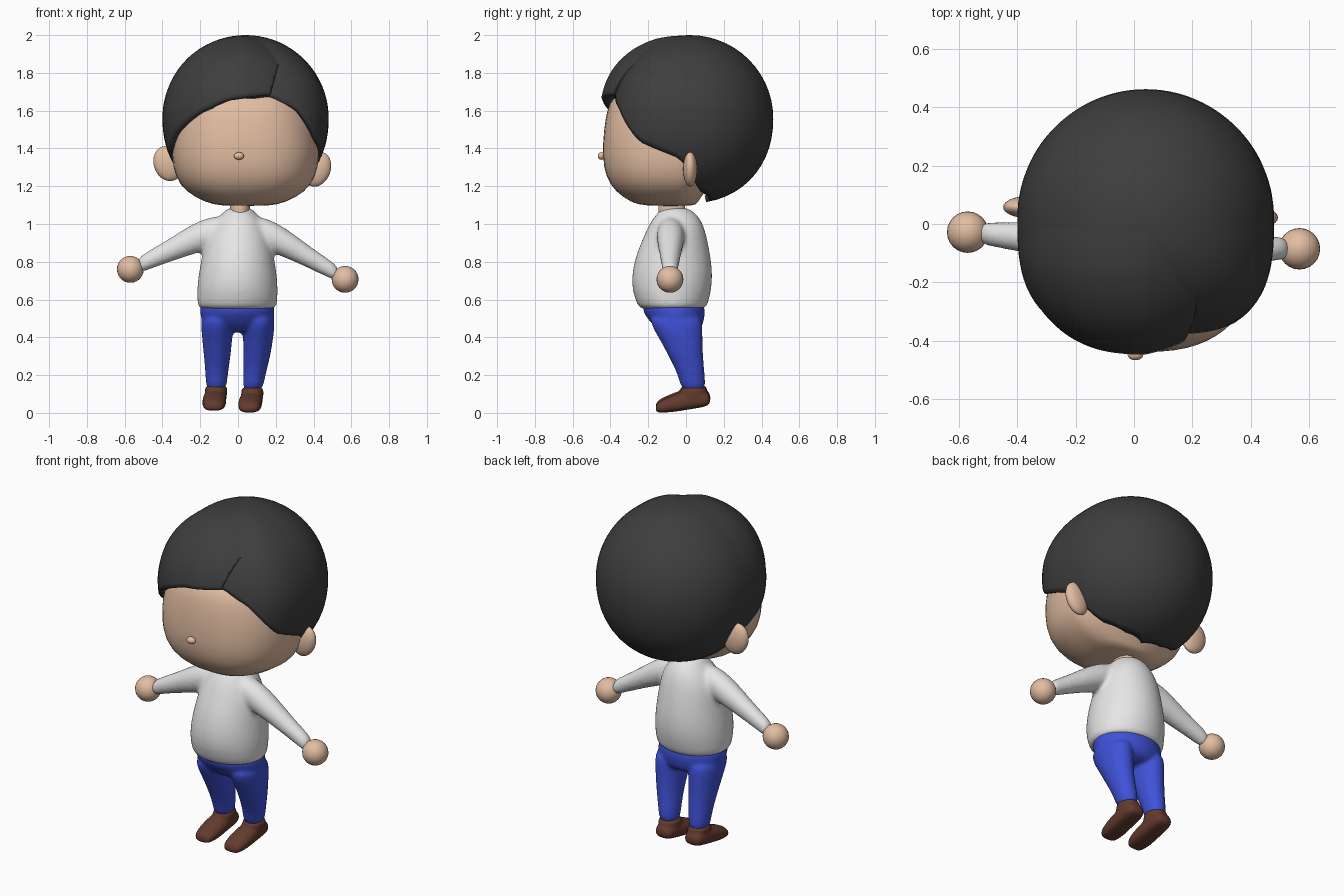
import bpy, bmesh, math
from mathutils import Vector, Matrix

cube = bpy.data.objects.get("Cube")
if cube:
    bpy.data.objects.remove(cube, do_unlink=True)


def material(name, rgb):
    m = bpy.data.materials.new(name)
    m.use_nodes = True
    m.diffuse_color = (*rgb, 1)
    m.node_tree.nodes["Principled BSDF"].inputs["Base Color"].default_value = (*rgb, 1)
    return m


SKIN = material("skin", (0.76, 0.51, 0.36))
HAIR = material("charcoal hair", (0.048, 0.048, 0.048))
SHIRT = material("pale grey shirt", (0.79, 0.79, 0.79))
JEANS = material("blue trousers", (0.05, 0.083, 0.68))
LEATHER = material("brown leather", (0.125, 0.043, 0.027))


def finish(name, bm, mat, subdivide=0, voxel=0):
    """Make the object; a voxel size melts overlapping pieces into one skin."""
    bmesh.ops.recalc_face_normals(bm, faces=bm.faces)
    for f in bm.faces:
        f.smooth = True
    me = bpy.data.meshes.new(name)
    bm.to_mesh(me)
    bm.free()
    me.materials.append(mat)
    ob = bpy.data.objects.new(name, me)
    bpy.context.collection.objects.link(ob)
    if subdivide:
        mod = ob.modifiers.new("smooth", 'SUBSURF')
        mod.levels = mod.render_levels = subdivide
    if voxel:
        mod = ob.modifiers.new("blend", 'REMESH')
        mod.mode = 'VOXEL'
        mod.voxel_size = voxel
        mod.use_smooth_shade = True
        mod = ob.modifiers.new("soften", 'SMOOTH')
        mod.factor = .5
        mod.iterations = 8
    return ob


def power(v, e):
    return math.copysign(abs(v) ** e, v)


def add_loft(bm, rows, axis='Z', n=2.0, seg=24):
    """Rings of (centre, half size u, half size v or (v low, v high)) along one axis."""
    u, v = {'Z': (0, 1), 'X': (1, 2), 'Y': (0, 2)}[axis]
    rings = []
    for centre, hu, hv in rows:
        low, high = hv if isinstance(hv, tuple) else (hv, hv)
        ring = []
        for i in range(seg):
            a = math.tau * i / seg
            p = Vector(centre)
            s = math.sin(a)
            e = 2 / n if s < 0 else 1
            p[u] += hu * power(math.cos(a), e)
            p[v] += power(s, e) * (low if s < 0 else high)
            ring.append(bm.verts.new(p))
        rings.append(ring)
    for a, b in zip(rings, rings[1:]):
        for i in range(seg):
            j = (i + 1) % seg
            bm.faces.new((a[i], a[j], b[j], b[i]))
    bm.faces.new(rings[0])
    bm.faces.new(rings[-1])


def ball(name, centre, radii, mat, turn=0.0):
    bm = bmesh.new()
    bmesh.ops.create_uvsphere(bm, u_segments=24, v_segments=14, radius=1)
    bm.transform(Matrix.Translation(centre) @ Matrix.Rotation(turn, 4, 'Y')
                 @ Matrix.Diagonal((*radii, 1)))
    return finish(name, bm, mat)


# Head, with a broad flat face and a back tucked under the hair
HEAD = [(1.095, .13, .17, .10), (1.113, .21, .24, .11), (1.17, .32, .325, .15),
        (1.25, .375, .378, .21), (1.36, .395, .395, .29), (1.50, .385, .387, .33),
        (1.60, .355, .37, .33), (1.67, .32, .345, .30), (1.74, .26, .24, .25),
        (1.80, .18, .15, .18)]
bm = bmesh.new()
add_loft(bm, [((.04, -.05, z), w, (f, b)) for z, w, f, b in HEAD], n=2.45, seg=32)
finish("head", bm, SKIN, 1)
ball("nose", (.005, -.447, 1.36), (.027, .02, .02), SKIN)
ball("left_ear", (.42, .022, 1.29), (.07, .037, .095), SKIN, .35)
ball("right_ear", (-.37, .058, 1.32), (.076, .037, .095), SKIN, -.35)
bm = bmesh.new()
add_loft(bm, [((.01, -.075, z), .054, .072) for z in (1.0, 1.06, 1.16)])
finish("neck", bm, SKIN, 1)

# Hairline as (azimuth from the front, elevation) around the head centre
HAIRLINE = [(-180, -79), (-130, -70), (-103, -58), (-95, -48), (-90, -36), (-80, -29),
            (-63, -19), (-53, -10), (-42, -3), (-30, 4), (-11, 12), (18, 16), (36, 6),
            (55, -15), (80, -27), (90, -36), (95, -48), (103, -58), (130, -70), (180, -79)]


def hairline(az):
    for (a, e), (b, f) in zip(HAIRLINE, HAIRLINE[1:]):
        if az <= b:
            return e + (f - e) * (az - a) / (b - a)
    return HAIRLINE[-1][1]


def hair_shell(name, depth, square, bulge, lift, part=None):
    """Ellipsoid shell that ends at the hairline, optionally cut at the parting."""
    centre = Vector((.04, .02, 1.56))
    bm = bmesh.new()
    cols, rows = 108, 26
    pole = bm.verts.new(centre + Vector((0, 0, .44 + lift(Vector((0, 0, 1))))))
    grid = []
    for i in range(cols):
        az = -180 + 360 * i / cols
        low = hairline(az)
        a = math.radians(az)
        col = []
        for k in range(1, rows + 1):
            el = math.radians(90 + (low - 90) * k / rows)
            d = Vector((math.sin(a) * math.cos(el), -math.cos(a) * math.cos(el), math.sin(el)))
            n, reach = (square, depth) if d.y < 0 else (2.0, .442)
            flat = (abs(d.x / .44) ** n + abs(d.y / reach) ** n) ** (1 / n)
            m, tall = (2 + bulge * max(0, -d.y), .44) if d.z > 0 else (2.15, .45)
            r = (flat ** m + abs(d.z / tall) ** m) ** (-1 / m)
            col.append(bm.verts.new(centre + d * (r + lift(d))))
        grid.append(col)
    for i in range(cols):
        a, b = grid[i], grid[(i + 1) % cols]
        bm.faces.new((pole, a[0], b[0]))
        for k in range(rows - 1):
            bm.faces.new((a[k], a[k + 1], b[k + 1], b[k]))
    if part:
        bmesh.ops.bisect_plane(bm, geom=bm.verts[:] + bm.edges[:] + bm.faces[:],
                               plane_co=part[0], plane_no=part[1], clear_outer=True)
    ob = finish(name, bm, HAIR)
    mod = ob.modifiers.new("thickness", 'SOLIDIFY')
    mod.thickness = .035
    mod.offset = -1
    return ob


def fringe_lift(d):
    """Rises toward the front, sinks under the cap behind, eases down at the parting."""
    front = min(1, max(0, -d.y * 2.5))
    return .012 * front - .004 - .09 * front * max(0, d.x)


hair_shell("hair_cap", .415, 2.9, 0, lambda d: 0)
hair_shell("swept_fringe", .468, 2.25, .3, fringe_lift, ((.17, 0, 1.68), (1, 0, -.27)))

# Shirt and trouser seat: height, left edge, right edge, front edge, back edge
BODY = [(.545, -.207, .197, -.24, .10), (.56, -.215, .207, -.255, .112),
        (.65, -.221, .215, -.290, .138), (.75, -.208, .205, -.288, .143),
        (.85, -.188, .188, -.262, .128), (.95, -.168, .172, -.218, .108),
        (1.02, -.12, .135, -.185, .083), (1.065, -.075, .09, -.145, .045),
        (1.09, -.05, .065, -.125, .0)]
SEAT = [(.60, -.2, .19, -.22, .09), (.55, -.205, .197, -.24, .105),
        (.49, -.198, .194, -.2, .097), (.45, -.175, .175, -.16, .085),
        (.425, -.11, .11, -.12, .04)]


def edge_rows(table):
    return [(((a + b) / 2, (c + d) / 2, z), (b - a) / 2, (d - c) / 2)
            for z, a, b, c, d in table]


shirt, trousers = bmesh.new(), bmesh.new()
add_loft(shirt, edge_rows(BODY))
add_loft(trousers, edge_rows(SEAT))

# Limbs: the two sides stand in slightly different poses
SLEEVE_X = (.04, .12, .2, .28, .38, .47, .54)
SLEEVE_R = (.06, .078, .079, .07, .056, .047, .041)
LEG_Z = (.53, .45, .38, .29, .2, .1)
LEG_Y = (-.06, -.045, -.023, .002, .03, .042)
LEG_W = (.09, .086, .079, .07, .059, .054)
LEG_D = (.15, .133, .112, .089, .071, .065)
SHOE = [(-.162, .004, .04, .036), (-.145, .0, .062, .056), (-.08, .003, .09, .064),
        (-.03, .01, .11, .063), (.03, .02, .12, .061), (.09, .03, .12, .058),
        (.132, .042, .1, .045)]

for side, s, heights, hand, legs, toe, heel, raise_z in (
        ("left", 1, (.975, .957, .925, .884, .823, .77, .73), (.567, -.085, .707),
         (.105, .108, .106, .1, .086, .076), .058, .075, 0),
        ("right", -1, (.975, .96, .935, .902, .852, .81, .775), (-.57, -.028, .76),
         (-.108, -.11, -.11, -.11, -.113, -.116), -.13, -.118, .01)):
    sleeve = []
    for x, z, r in zip(SLEEVE_X, heights, SLEEVE_R):
        y = -.08 + (hand[1] + .08) * x / .57
        sleeve.append(((s * x, y, z), r * .94, r * 1.08))
    add_loft(shirt, sleeve, axis='X')
    ball(side + "_hand", hand, (.071, .071, .071), SKIN)
    add_loft(trousers, [((x, y, z), w, d) for x, y, z, w, d
                        in zip(legs, LEG_Y, LEG_Z, LEG_W, LEG_D)])
    # Shoe foot with an upright ankle
    shoe = bmesh.new()
    rows = []
    for y, low, high, w in SHOE:
        x = toe + (heel - toe) * (y + .162) / .294
        rows.append(((x, y, (low + high) / 2 + raise_z), w, (high - low) / 2))
    add_loft(shoe, rows, axis='Y', n=3.0)
    add_loft(shoe, [((legs[-1], y, z + raise_z), w, d) for z, y, w, d in
                    ((.05, .035, .058, .08), (.1, .04, .06, .073),
                     (.125, .042, .059, .069), (.137, .042, .058, .067))])
    finish(side + "_shoe", shoe, LEATHER, 1, .008)

finish("shirt", shirt, SHIRT, 1, .012)
finish("trousers", trousers, JEANS, 1, .01)
